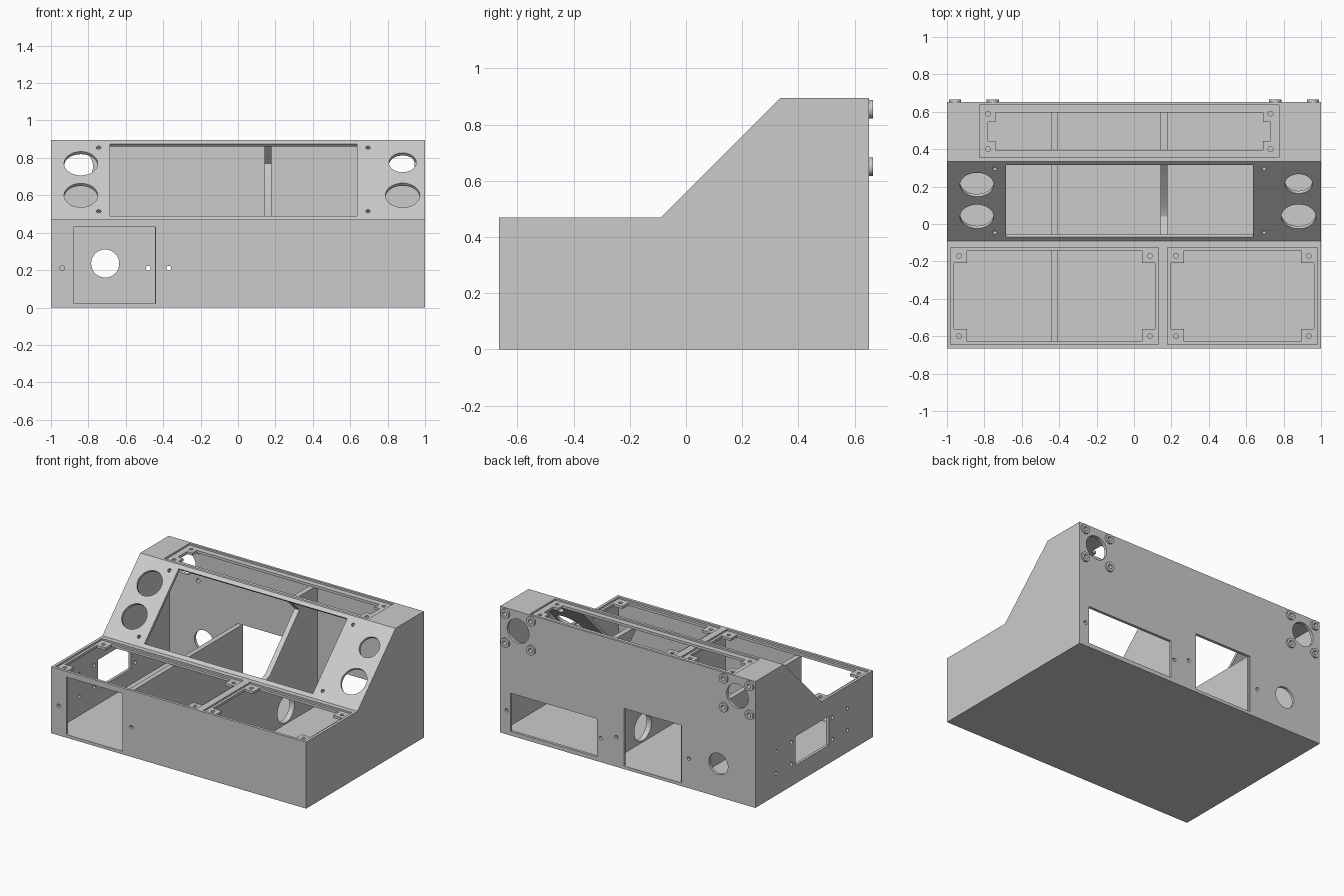
import bpy, bmesh, math
from mathutils import Matrix, Vector

cube = bpy.data.objects.get("Cube")
if cube:
    bpy.data.objects.remove(cube, do_unlink=True)

grey = bpy.data.materials.new("plain_grey")
grey.use_nodes = True
grey.diffuse_color = (0.6, 0.6, 0.6, 1)
grey.node_tree.nodes["Principled BSDF"].inputs["Base Color"].default_value = (0.6, 0.6, 0.6, 1)


def make(name, bm):
    bmesh.ops.recalc_face_normals(bm, faces=bm.faces)
    mesh = bpy.data.meshes.new(name)
    bm.to_mesh(mesh)
    bm.free()
    mesh.materials.append(grey)
    obj = bpy.data.objects.new(name, mesh)
    bpy.context.collection.objects.link(obj)
    return obj


def prism(name, profile, x0, x1):
    """Extrude a (y, z) outline along x."""
    bm = bmesh.new()
    face = bm.faces.new([bm.verts.new((x0, y, z)) for y, z in profile])
    ext = bmesh.ops.extrude_face_region(bm, geom=[face])["geom"]
    moved = [v for v in ext if isinstance(v, bmesh.types.BMVert)]
    bmesh.ops.translate(bm, verts=moved, vec=(x1 - x0, 0, 0))
    return make(name, bm)


def box(name, x, y, z):
    return prism(name, [(y[0], z[0]), (y[1], z[0]), (y[1], z[1]), (y[0], z[1])], *x)


def rod(name, centre, axis, radius, depth, segments=48):
    bm = bmesh.new()
    turn = Vector((0, 0, 1)).rotation_difference(Vector(axis)).to_matrix().to_4x4()
    bmesh.ops.create_cone(bm, cap_ends=True, segments=segments, radius1=radius, radius2=radius,
                          depth=depth, matrix=Matrix.Translation(centre) @ turn)
    return make(name, bm)


def cut(target, cutter):
    mod = target.modifiers.new("cut", 'BOOLEAN')
    mod.operation = 'DIFFERENCE'
    mod.solver = 'EXACT'
    mod.object = cutter
    bpy.context.view_layer.objects.active = target
    bpy.ops.object.modifier_apply(modifier=mod.name)
    bpy.data.objects.remove(cutter, do_unlink=True)


# Hollow console body
FRONT, BACK, RISE = -0.665, 0.652, 0.56
body = prism("console_body", [(FRONT, 0), (FRONT, 0.47), (-0.09, 0.47), (0.335, 0.895),
                              (BACK, 0.895), (BACK, 0)], -1, 1)
cut(body, prism("cavity", [(-0.645, 0.02), (-0.645, 0.44), (-0.092, 0.44), (0.333, 0.865),
                           (0.632, 0.865), (0.632, 0.02)], -0.98, 0.98))


def hatch(x, y, top, rim, tab, inset, hole):
    """Recessed lid seat with an opening that leaves a screw tab in each corner."""
    cut(body, box("seat", x, y, (top - 0.012, top + 0.05)))
    (x0, x1), (y0, y1) = [(a + r, b - r) for (a, b), r in ((x, rim[0]), (y, rim[1]))]
    z = (top - 0.06, top + 0.05)
    cut(body, box("opening", (x0 + tab[0], x1 - tab[0]), (y0, y1), z))
    cut(body, box("opening", (x0, x1), (y0 + tab[1], y1 - tab[1]), z))
    for sx in (x[0] + inset, x[1] - inset):
        for sy in (y[0] + inset, y[1] - inset):
            cut(body, rod("screw", (sx, sy, top), (0, 0, 1), 0.013, 0.12, 16))


hatch((-0.98, 0.13), (-0.645, -0.125), 0.47, (0.018, 0.018), (0.07, 0.065), 0.045, 0.014)
hatch((0.18, 0.98), (-0.645, -0.125), 0.47, (0.018, 0.018), (0.07, 0.065), 0.045, 0.014)
hatch((-0.825, 0.775), (0.355, 0.635), 0.895, (0.045, 0.04), (0.04, 0.05), 0.045, 0.012)

# Sloped panel: large window, round ports and screw holes
window = box("window", (-0.685, 0.635), (-0.045, 0.045), (-0.272, 0.272))
window.data.transform(Matrix.Translation((0, 0.6825 - RISE, 0.6825))
                      @ Matrix.Rotation(math.radians(-45), 4, 'X'))
cut(body, window)
ports = [(-0.84, 0.77, 0.09), (-0.84, 0.6, 0.09), (0.88, 0.775, 0.073), (0.88, 0.6, 0.092)]
ports += [(x, z, 0.012) for x in (-0.745, 0.695) for z in (0.515, 0.855)]
for x, z, r in ports:
    cut(body, rod("port", (x, z - RISE, z), (0, -1, 1), r, 0.08))

# Front wall: square opening and screw holes
cut(body, box("front_square", (-0.88, -0.44), (-0.7, -0.63), (0.022, 0.43)))
for x in (-0.94, -0.37):
    cut(body, rod("hole", (x, FRONT, 0.21), (0, 1, 0), 0.013, 0.1, 16))

# Back wall: two rectangles, round ports and screw holes
cut(body, box("back_slot", (0.24, 0.92), (0.61, 0.7), (0.03, 0.3)))
cut(body, box("back_square", (-0.42, 0.03), (0.61, 0.7), (0.022, 0.43)))
for x, z, r in [(-0.71, 0.235, 0.075), (-0.86, 0.755, 0.085), (0.86, 0.755, 0.085)]:
    cut(body, rod("port", (x, BACK, z), (0, 1, 0), r, 0.1))
for x, z in [(-0.48, 0.21), (0.09, 0.21), (0.21, 0.17), (0.95, 0.17)]:
    cut(body, rod("hole", (x, BACK, z), (0, 1, 0), 0.013, 0.1, 16))

# Right side wall: rectangle with screw holes
cut(body, box("side_slot", (-1.05, -0.95), (-0.17, 0.2), (0.13, 0.335)))
for y in (-0.38, -0.21, 0.25, 0.42):
    for z in (0.157, 0.312):
        cut(body, rod("hole", (-1, y, z), (1, 0, 0), 0.013, 0.1, 16))

# Ring bosses around the two upper back ports
for side in (-1, 1):
    for x in (0.755, 0.957):
        for z in (0.65, 0.855):
            boss = rod("back_boss", (side * x, BACK + 0.0065, z), (0, 1, 0), 0.033, 0.013, 32)
            for part in (boss, body):
                cut(part, rod("hole", (side * x, BACK, z), (0, 1, 0), 0.015, 0.1, 16))

# Inner partitions
box("low_partition", (-0.445, -0.41), (-0.65, 0.64), (0.01, 0.43))
tall = prism("tall_partition", [(-0.65, 0.01), (-0.65, 0.445), (-0.085, 0.445), (0.04, 0.41),
                                (0.1, 0.43), (0.43, 0.77), (0.335, 0.867), (0.64, 0.867),
                                (0.64, 0.01)], 0.142, 0.18)
cut(tall, rod("cable_hole", (0.16, 0.28, 0.125), (1, 0, 0), 0.095, 0.2))

# Smooth round surfaces, crisp edges
bpy.ops.object.select_all(action='DESELECT')
for obj in bpy.context.collection.objects:
    if obj.type == 'MESH' and grey.name in obj.data.materials:
        obj.select_set(True)
bpy.context.view_layer.objects.active = body
bpy.ops.object.shade_smooth_by_angle(angle=math.radians(30))
